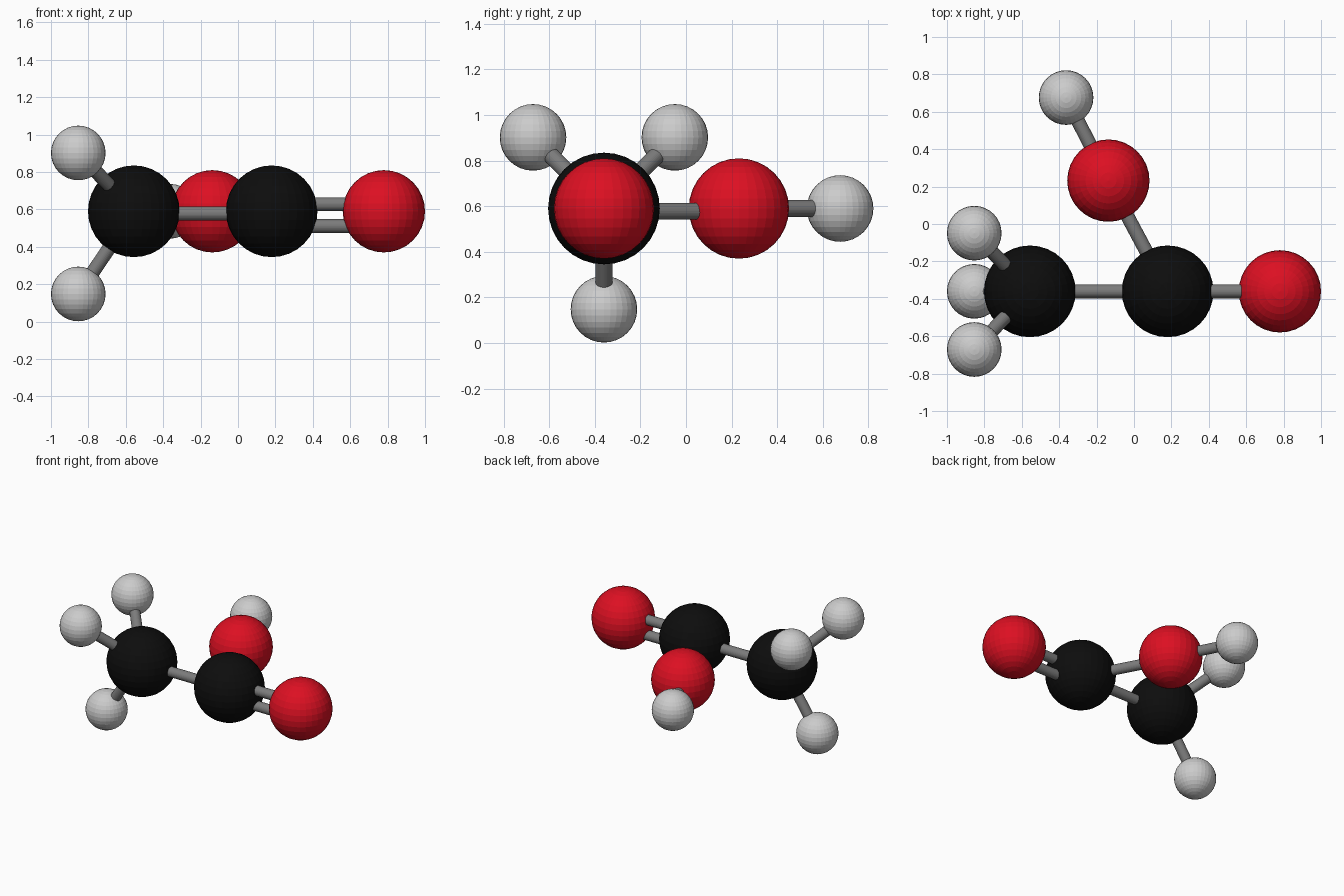
import bpy
from mathutils import Vector

if "Cube" in bpy.data.objects:
    bpy.data.objects.remove(bpy.data.objects["Cube"])

MID = 0.59  # height of the molecule's plane


def material(name, rgb):
    m = bpy.data.materials.new(name)
    m.diffuse_color = (*rgb, 1)
    m.use_nodes = True
    m.node_tree.nodes["Principled BSDF"].inputs["Base Color"].default_value = m.diffuse_color
    return m


BLACK = material("black", (0.004, 0.004, 0.004))
RED = material("red", (0.72, 0.005, 0.016))
LIGHT = material("light_grey", (0.55, 0.55, 0.55))
DARK = material("dark_grey", (0.2, 0.2, 0.2))


def ball(name, pos, radius, mat):
    bpy.ops.mesh.primitive_uv_sphere_add(segments=32, ring_count=16, radius=radius, location=pos)
    ob = bpy.context.object
    ob.name = name
    ob.data.materials.append(mat)
    return Vector(pos)


def rod(name, a, b, dz=0.0):
    shift = Vector((0, 0, dz))
    d = b - a
    bpy.ops.mesh.primitive_cylinder_add(vertices=32, radius=0.037, depth=d.length,
                                        location=(a + b) / 2 + shift)
    ob = bpy.context.object
    ob.name = name
    ob.rotation_euler = d.to_track_quat('Z', 'Y').to_euler()
    ob.data.materials.append(DARK)


# Carbon and oxygen balls
c1 = ball("carbon_left", (-0.557, -0.36, MID), 0.245, BLACK)
c2 = ball("carbon_right", (0.18, -0.36, MID), 0.245, BLACK)
o1 = ball("oxygen_end", (0.78, -0.36, MID), 0.22, RED)
o2 = ball("oxygen_back", (-0.137, 0.232, MID), 0.22, RED)

# Hydrogen on the back oxygen
h = ball("hydrogen_back", (-0.363, 0.676, MID), 0.146, LIGHT)
rod("bond_oxygen_hydrogen", o2, h)

# Three hydrogens on the left carbon
for i, (dy, z) in enumerate([(-0.311, 0.902), (0.311, 0.902), (0, 0.148)]):
    h = ball(f"hydrogen_left_{i + 1}", (-0.854, -0.36 + dy, z), 0.146, LIGHT)
    rod(f"bond_carbon_hydrogen_{i + 1}", c1, h)

# Single bonds and the double bond
rod("bond_carbon_carbon", c1, c2, -0.012)
rod("bond_carbon_oxygen", c2, o2, -0.012)
rod("double_bond_upper", c2, o1, 0.038)
rod("double_bond_lower", c2, o1, -0.079)
